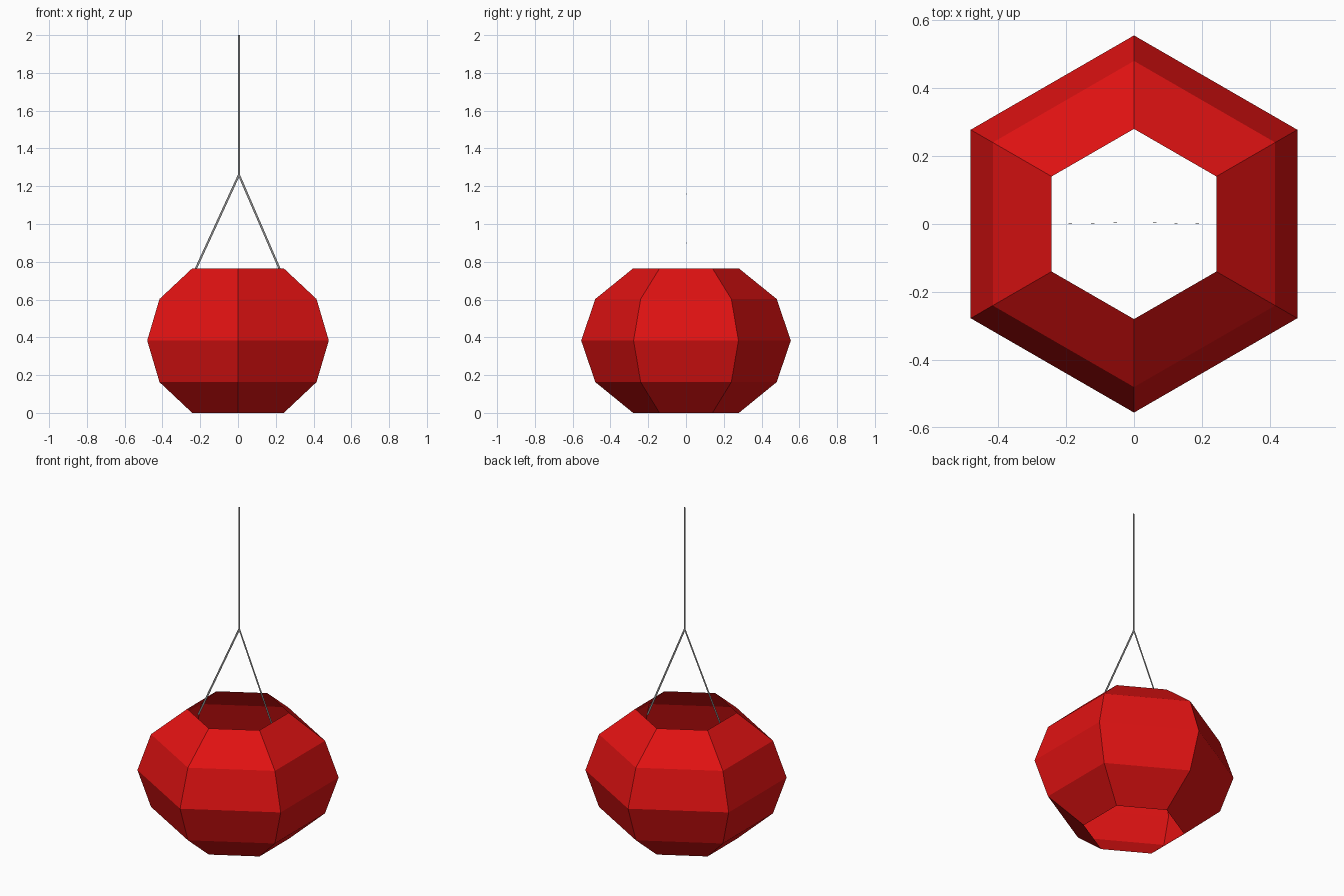
import bpy
import bmesh
from math import sin, cos, pi
from mathutils import Vector

cube = bpy.data.objects.get("Cube")
if cube:
    bpy.data.objects.remove(cube, do_unlink=True)


def make_material(name, rgb):
    mat = bpy.data.materials.new(name)
    mat.use_nodes = True
    mat.diffuse_color = (*rgb, 1)
    mat.node_tree.nodes["Principled BSDF"].inputs["Base Color"].default_value = (*rgb, 1)
    return mat


def make_object(name, bm, mat):
    mesh = bpy.data.meshes.new(name)
    bm.to_mesh(mesh)
    bm.free()
    mesh.materials.append(mat)
    obj = bpy.data.objects.new(name, mesh)
    bpy.context.collection.objects.link(obj)
    return obj


red = make_material("lantern red", (0.75, 0.006, 0.006))
grey = make_material("wire grey", (0.25, 0.25, 0.25))

# Paper shade: six-sided shell, open at top and bottom
SIDES = 6
profile = [(0.28, 0), (0.48, 0.163), (0.555, 0.383), (0.48, 0.603), (0.28, 0.765)]
bm = bmesh.new()
rings = []
for radius, z in profile:
    angles = [pi / 2 + 2 * pi * i / SIDES for i in range(SIDES)]
    rings.append([bm.verts.new((radius * cos(a), radius * sin(a), z)) for a in angles])
for low, high in zip(rings, rings[1:]):
    for i in range(SIDES):
        j = (i + 1) % SIDES
        bm.faces.new((low[i], low[j], high[j], high[i]))
make_object("lantern_shade", bm, red)


# Hanging wires: flat ribbons facing the front
def ribbon(name, start, end, width=0.011):
    start, end = Vector(start), Vector(end)
    side = (end - start).cross(Vector((0, 1, 0))).normalized() * width / 2
    bm = bmesh.new()
    corners = (start - side, start + side, end + side, end - side)
    bm.faces.new([bm.verts.new(c) for c in corners])
    make_object(name, bm, grey)


joint = (0.005, 0.005, 1.26)
ribbon("hanging_wire", joint, (0.005, 0.005, 2))
ribbon("left_wire", (0.26, -0.001, 0.67), joint)
ribbon("right_wire", (-0.266, -0.001, 0.67), joint)
